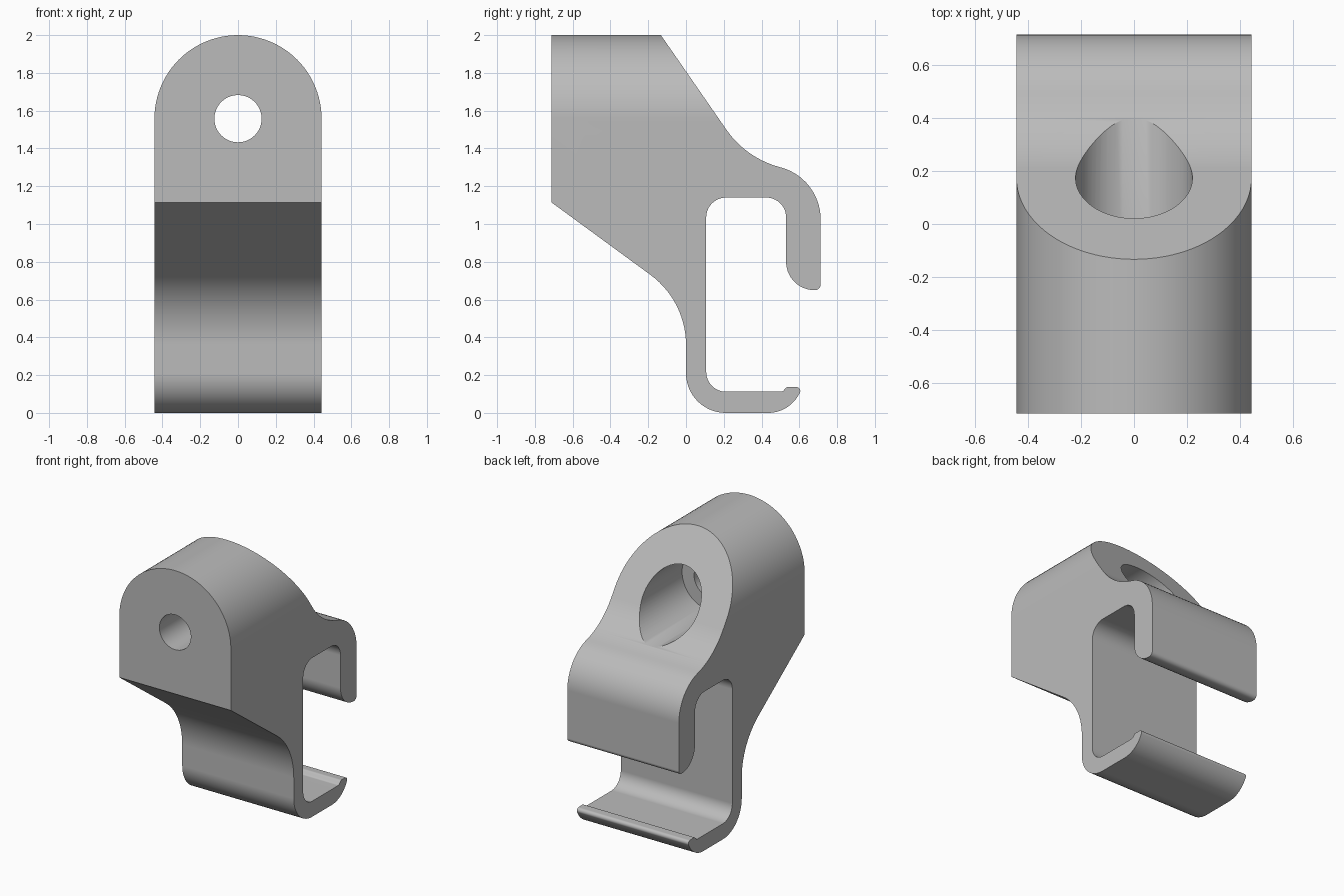
import bpy
import bmesh
from math import sin, cos, tan, pi, atan2
from mathutils import Vector

HALF_WIDTH = 0.4425
HOLE_Z = 1.5575

cube = bpy.data.objects.get("Cube")
if cube:
    bpy.data.objects.remove(cube, do_unlink=True)


def rounded(corners, steps=14):
    """Turn (a, b, radius) corners into an outline with true arc fillets."""
    outline = []
    for i, (a, b, radius) in enumerate(corners):
        here = Vector((a, b))
        if radius == 0:
            outline.append(here)
            continue
        come = (here - Vector(corners[i - 1][:2])).normalized()
        go = (Vector(corners[(i + 1) % len(corners)][:2]) - here).normalized()
        turn = atan2(come.x * go.y - come.y * go.x, come.dot(go))
        side = 1 if turn > 0 else -1
        start = here - come * radius * tan(abs(turn) / 2)
        centre = start + Vector((-come.y, come.x)) * radius * side
        first = atan2(start.y - centre.y, start.x - centre.x)
        for k in range(steps + 1):
            angle = first + turn * k / steps
            outline.append(centre + Vector((cos(angle), sin(angle))) * radius)
    return outline


def prism(name, points, offset):
    """Closed solid from a loop of 3D points swept along an offset."""
    bm = bmesh.new()
    near = [bm.verts.new(p) for p in points]
    far = [bm.verts.new(Vector(p) + Vector(offset)) for p in points]
    bm.faces.new(near[::-1])
    bm.faces.new(far)
    for i in range(len(near)):
        bm.faces.new((near[i - 1], near[i], far[i], far[i - 1]))
    bm.normal_update()
    if bm.calc_volume(signed=True) < 0:
        bmesh.ops.reverse_faces(bm, faces=bm.faces[:])
    mesh = bpy.data.meshes.new(name)
    bm.to_mesh(mesh)
    bm.free()
    obj = bpy.data.objects.new(name, mesh)
    bpy.context.collection.objects.link(obj)
    return obj


def bore(name, radius, y_start, y_end, sides=64):
    """Cylinder running along y at the height of the hole."""
    ring = [(radius * cos(2 * pi * k / sides), y_start,
             HOLE_Z + radius * sin(2 * pi * k / sides)) for k in range(sides)]
    return prism(name, ring, (0, y_end - y_start, 0))


def combine(target, cutter, operation):
    mod = target.modifiers.new(operation.title(), "BOOLEAN")
    mod.operation = operation
    mod.solver = "EXACT"
    mod.object = cutter
    bpy.context.view_layer.objects.active = target
    bpy.context.view_layer.update()
    bpy.ops.object.modifier_apply(modifier=mod.name)
    bpy.data.objects.remove(cutter, do_unlink=True)


# Side profile of the clip: mounting block, upper hook, rail slot, lower hook
profile = rounded([
    (-0.713, 2, 0), (-0.133, 2, 0),
    (0.318, 1.349, 0.5), (0.713, 1.243, 0.285),
    (0.713, 0.65, 0.03), (0.53, 0.65, 0.15),
    (0.53, 1.14, 0.105), (0.107, 1.14, 0.105),
    (0.107, 0.112, 0.105), (0.51, 0.112, 0.02),
    (0.535, 0.138, 0.02), (0.618, 0.135, 0.02),
    (0.545, 0, 0.185), (0, 0, 0.21),
    (0, 0.593, 0.46), (-0.713, 1.115, 0),
])
clip = prism("mounting_clip", [(-0.6, y, z) for y, z in profile], (1.2, 0, 0))

# Round-topped front outline trims the block
arch = [(-HALF_WIDTH, -1, -0.2), (HALF_WIDTH, -1, -0.2)]
arch += [(HALF_WIDTH * cos(pi * k / 48), -1, HOLE_Z + HALF_WIDTH * sin(pi * k / 48))
         for k in range(49)]
combine(clip, prism("arch_cutter", arch, (0, 2, 0)), "INTERSECT")

# Screw hole and wide counterbore
combine(clip, bore("hole_cutter", 0.125, -1, 1), "DIFFERENCE")
combine(clip, bore("counterbore_cutter", 0.22, -0.27, 1), "DIFFERENCE")

# Plain grey material
grey = bpy.data.materials.new("plain_grey")
grey.use_nodes = True
colour = (0.5, 0.5, 0.5, 1)
grey.diffuse_color = colour
grey.node_tree.nodes["Principled BSDF"].inputs["Base Color"].default_value = colour
clip.data.materials.clear()
clip.data.materials.append(grey)
for poly in clip.data.polygons:
    poly.material_index = 0

# Smooth fillets with crisp outline edges
bpy.ops.object.select_all(action="DESELECT")
clip.select_set(True)
bpy.context.view_layer.objects.active = clip
bpy.ops.object.shade_smooth_by_angle(angle=pi / 6)
weighted = clip.modifiers.new("Weighted Normal", "WEIGHTED_NORMAL")
weighted.keep_sharp = True
